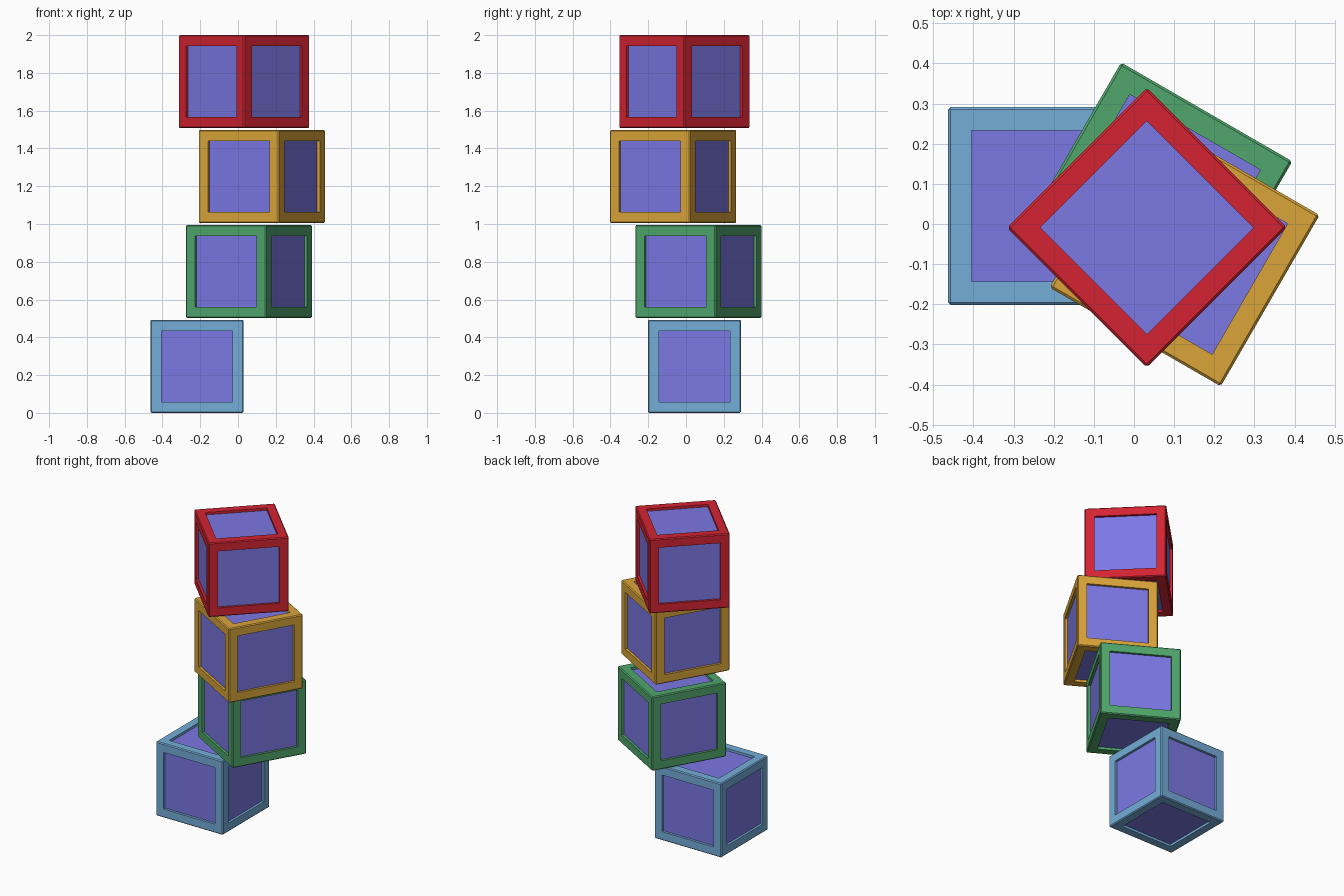
import bpy, bmesh, math
from mathutils import Matrix

if "Cube" in bpy.data.objects:
    bpy.data.objects.remove(bpy.data.objects["Cube"])

SIZE, PITCH = 0.4925, 0.5025     # block edge and stacking step
BEVEL, RECESS = 0.006, 0.016     # edge chamfer and panel depth
PANEL = 0.376                    # panel width


def material(name, rgb):
    def lin(c):
        c /= 255
        return c / 12.92 if c <= 0.04045 else ((c + 0.055) / 1.055) ** 2.4
    m = bpy.data.materials.new(name)
    m.diffuse_color = (*[lin(c) for c in rgb], 1)
    m.use_nodes = True
    m.node_tree.nodes["Principled BSDF"].inputs["Base Color"].default_value = m.diffuse_color
    return m


violet = material("violet panel", (123, 120, 228))


def block(name, mat, x, y, level, angle):
    """Chamfered cube with a recessed violet panel on each side."""
    bm = bmesh.new()
    bmesh.ops.create_cube(bm, size=SIZE)
    bmesh.ops.bevel(bm, geom=bm.edges[:], offset=BEVEL, segments=1,
                    affect='EDGES', profile=0.5)
    bm.normal_update()
    panels = [f for f in bm.faces if f.calc_area() > 0.1]
    # frame border, then straight recess walls
    bmesh.ops.inset_individual(bm, faces=panels, use_even_offset=True,
                               thickness=SIZE / 2 - BEVEL - PANEL / 2)
    for f in panels:
        n = f.normal.copy()
        new = bmesh.ops.extrude_discrete_faces(bm, faces=[f])["faces"][0]
        bmesh.ops.translate(bm, verts=new.verts[:], vec=-n * RECESS)
        new.material_index = 1
    bm.transform(Matrix.Translation((x, y, SIZE / 2 + level * PITCH))
                 @ Matrix.Rotation(math.radians(angle), 4, 'Z'))
    me = bpy.data.meshes.new(name)
    bm.to_mesh(me)
    bm.free()
    me.materials.append(mat)
    me.materials.append(violet)
    bpy.context.collection.objects.link(bpy.data.objects.new(name, me))


# Stack from bottom to top
block("blue_block", material("sky blue", (117, 174, 217)), -0.217, 0.045, 0, 0)
block("green_block", material("green", (80, 166, 108)), 0.058, 0.066, 1, -30)
block("yellow_block", material("golden yellow", (218, 165, 57)), 0.126, -0.068, 2, -30)
block("red_block", material("red", (212, 36, 50)), 0.032, -0.009, 3, 45)
